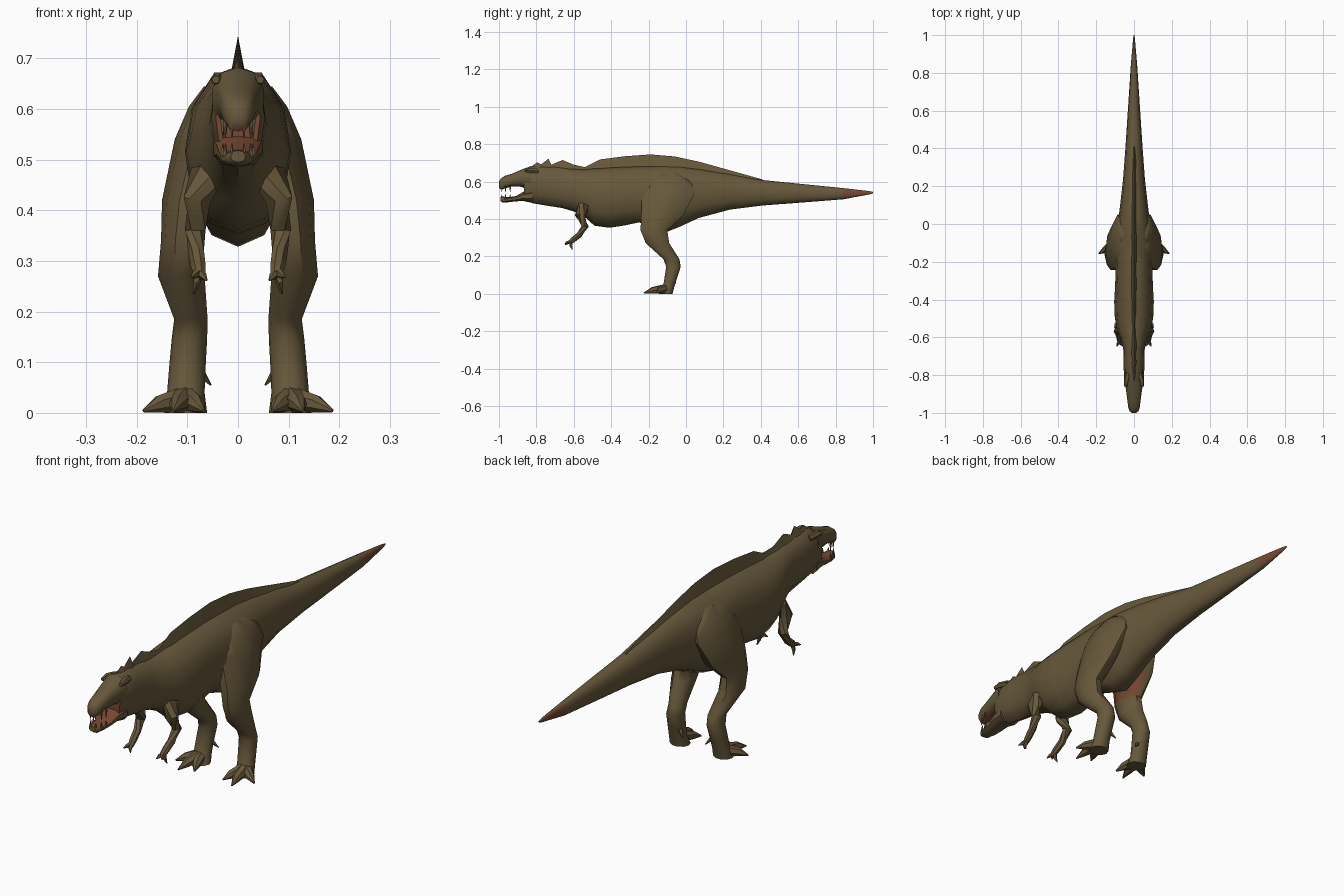
import bpy, bmesh, math
from mathutils import Vector

if "Cube" in bpy.data.objects:
    bpy.data.objects.remove(bpy.data.objects["Cube"])


def material(name, rgb):
    m = bpy.data.materials.new(name)
    m.diffuse_color = (*rgb, 1)
    m.use_nodes = True
    m.node_tree.nodes["Principled BSDF"].inputs["Base Color"].default_value = m.diffuse_color
    return m


SKIN = material("olive_hide", (0.135, 0.098, 0.044))
RED = material("dull_red", (0.185, 0.065, 0.032))


def finish(name, bm, mirror=False, red=None, angle=45):
    """Turn a bmesh into a smooth object; red(center, normal) picks red faces."""
    bmesh.ops.recalc_face_normals(bm, faces=bm.faces)
    bm.normal_update()
    for f in bm.faces:
        if red and red(f.calc_center_median(), f.normal):
            f.material_index = 1
    me = bpy.data.meshes.new(name)
    bm.to_mesh(me)
    bm.free()
    ob = bpy.data.objects.new(name, me)
    bpy.context.collection.objects.link(ob)
    me.materials.append(SKIN)
    me.materials.append(RED)
    if mirror:
        ob.modifiers.new("mirror", 'MIRROR').use_mirror_merge = False
    bpy.ops.object.select_all(action='DESELECT')
    ob.select_set(True)
    bpy.context.view_layer.objects.active = ob
    bpy.ops.object.shade_smooth_by_angle(angle=math.radians(angle))
    return ob


def skin_rings(bm, rings):
    """Bridge rings of points and cap both ends."""
    loops = [[bm.verts.new(p) for p in r] for r in rings]
    n = len(loops[0])
    for a, b in zip(loops, loops[1:]):
        for i in range(n):
            j = (i + 1) % n
            bm.faces.new((a[i], a[j], b[j], b[i]))
    bm.faces.new(loops[0])
    bm.faces.new(loops[-1])


def angles(n):
    return [2 * math.pi * i / n for i in range(n)]


def spow(v, e):
    return math.copysign(abs(v) ** e, v)


def loft_y(name, rows, n=12, e=0.95, red=None):
    """rows: y, bottom z, top z, half width."""
    bm = bmesh.new()
    skin_rings(bm, [[(w * spow(math.sin(a), e), y,
                      (b + t) / 2 + (t - b) / 2 * spow(math.cos(a), e))
                     for a in angles(n)] for y, b, t, w in rows])
    return finish(name, bm, red=red)


def loft_z(name, rows, n=10, red=None):
    """rows: z, x centre, x radius, y centre, y radius (mirrored)."""
    bm = bmesh.new()
    skin_rings(bm, [[(x + rx * math.cos(a), y + ry * math.sin(a), z)
                     for a in angles(n)] for z, x, rx, y, ry in rows])
    return finish(name, bm, mirror=True, red=red)


def limb(name, path, n=7):
    """path: x, y, z, radius (mirrored)."""
    bm = bmesh.new()
    pts = [Vector(p[:3]) for p in path]
    rings = []
    for i, p in enumerate(pts):
        d = pts[min(i + 1, len(pts) - 1)] - pts[max(i - 1, 0)]
        q = d.to_track_quat('Z', 'Y')
        r = path[i][3]
        rings.append([p + q @ Vector((r * math.cos(a), r * math.sin(a), 0))
                      for a in angles(n)])
    skin_rings(bm, rings)
    return finish(name, bm, mirror=True)


# Tail, trunk, neck and back of the skull
loft_y("body", [
    (1.0, .537, .545, .002), (.98, .531, .549, .005), (.84, .505, .565, .017),
    (.61, .487, .588, .032), (.41, .472, .608, .045), (.235, .45, .642, .058),
    (.07, .406, .67, .077), (-.03, .36, .682, .093), (-.11, .328, .685, .1),
    (-.19, .355, .685, .1), (-.25, .382, .685, .098), (-.33, .365, .682, .1),
    (-.41, .353, .678, .105), (-.49, .364, .672, .102), (-.54, .41, .667, .094),
    (-.60, .44, .67, .073), (-.66, .458, .678, .057), (-.75, .472, .682, .055),
    (-.82, .484, .682, .053), (-.865, .50, .665, .044)],
    red=lambda c, n: (.84 < c.y < .98 and abs(n.x) > .6) or n.y < -.95)

# Thin ridge along head, neck and back: y, top z, base z
bm = bmesh.new()
ridge = [(-.84, .672, .65), (-.795, .703, .66), (-.775, .692, .66),
         (-.735, .722, .66), (-.72, .69, .66), (-.66, .715, .66),
         (-.6, .69, .65), (-.54, .677, .64), (-.46, .718, .65),
         (-.33, .735, .66), (-.19, .745, .66), (-.06, .734, .66),
         (.07, .706, .645), (.235, .66, .62), (.41, .611, .59)]
skin_rings(bm, [[(-.016, y, b), (0, y, t), (.016, y, b)] for y, t, b in ridge])
finish("back_ridge", bm)

# Upper and lower jaws with red insides
loft_y("upper_jaw", [
    (-.83, .55, .682, .052), (-.88, .572, .664, .044), (-.93, .574, .642, .037),
    (-.97, .562, .63, .032), (-.99, .556, .616, .025), (-1.0, .568, .602, .014)],
    n=10, e=.8, red=lambda c, n: n.z < -.6)
loft_y("lower_jaw", [
    (-.82, .485, .56, .05), (-.87, .496, .545, .044), (-.91, .494, .522, .038),
    (-.95, .489, .516, .032), (-.98, .487, .52, .024), (-.992, .495, .518, .014)],
    n=10, e=.8, red=lambda c, n: n.z > .6)

# Teeth
for i, (x, y) in enumerate([(.012, -.985), (.025, -.965), (.03, -.94)]):
    limb(f"upper_tooth_{i}", [(x, y, .58, .006), (x, y, .543, .001)], n=5)
    limb(f"lower_tooth_{i}", [(x, y, .505, .006), (x, y, .532, .001)], n=5)

# Brow bumps
limb("brow", [(.03, -.79, .655, .014), (.04, -.83, .66, .014),
              (.044, -.86, .658, .008)], n=6)

# Legs, with red patches inside the thighs
loft_z("leg", [
    (.645, .045, .022, -.09, .06), (.605, .06, .037, -.09, .12),
    (.54, .07, .055, -.093, .15), (.42, .1, .05, -.127, .118),
    (.34, .111, .041, -.172, .075), (.27, .112, .046, -.152, .066),
    (.185, .093, .033, -.078, .045), (.145, .096, .035, -.067, .041),
    (.09, .1, .036, -.08, .036), (.04, .103, .037, -.092, .032),
    (.0, .103, .042, -.108, .038)],
    red=lambda c, n: .33 < c.z < .43 and n.x < -.5)

# Toes and rear spur
for i, (x, y) in enumerate([(.187, -.157), (.128, -.225), (.068, -.2)]):
    mx, my = .105 + (x - .105) * .6, -.11 + (y + .11) * .6
    limb(f"toe_{i}", [(.105, -.1, .028, .027), (mx, my, .018, .018),
                      (x, y, .004, .003)])
limb("spur", [(.08, -.07, .085, .012), (.054, -.055, .055, .002)], n=5)

# Arms and fingers
limb("arm", [(.06, -.545, .47, .035), (.08, -.567, .42, .028),
             (.085, -.54, .36, .021), (.082, -.57, .315, .016),
             (.078, -.605, .288, .015), (.075, -.625, .272, .011)])
for i, tip in enumerate([(.087, -.607, .235), (.062, -.645, .262),
                         (.092, -.648, .268)]):
    limb(f"finger_{i}", [(.077, -.612, .28, .009),
                         ((.077 + tip[0]) / 2, (-.612 + tip[1]) / 2 - .006,
                          (.28 + tip[2]) / 2, .008), (*tip, .002)], n=5)
